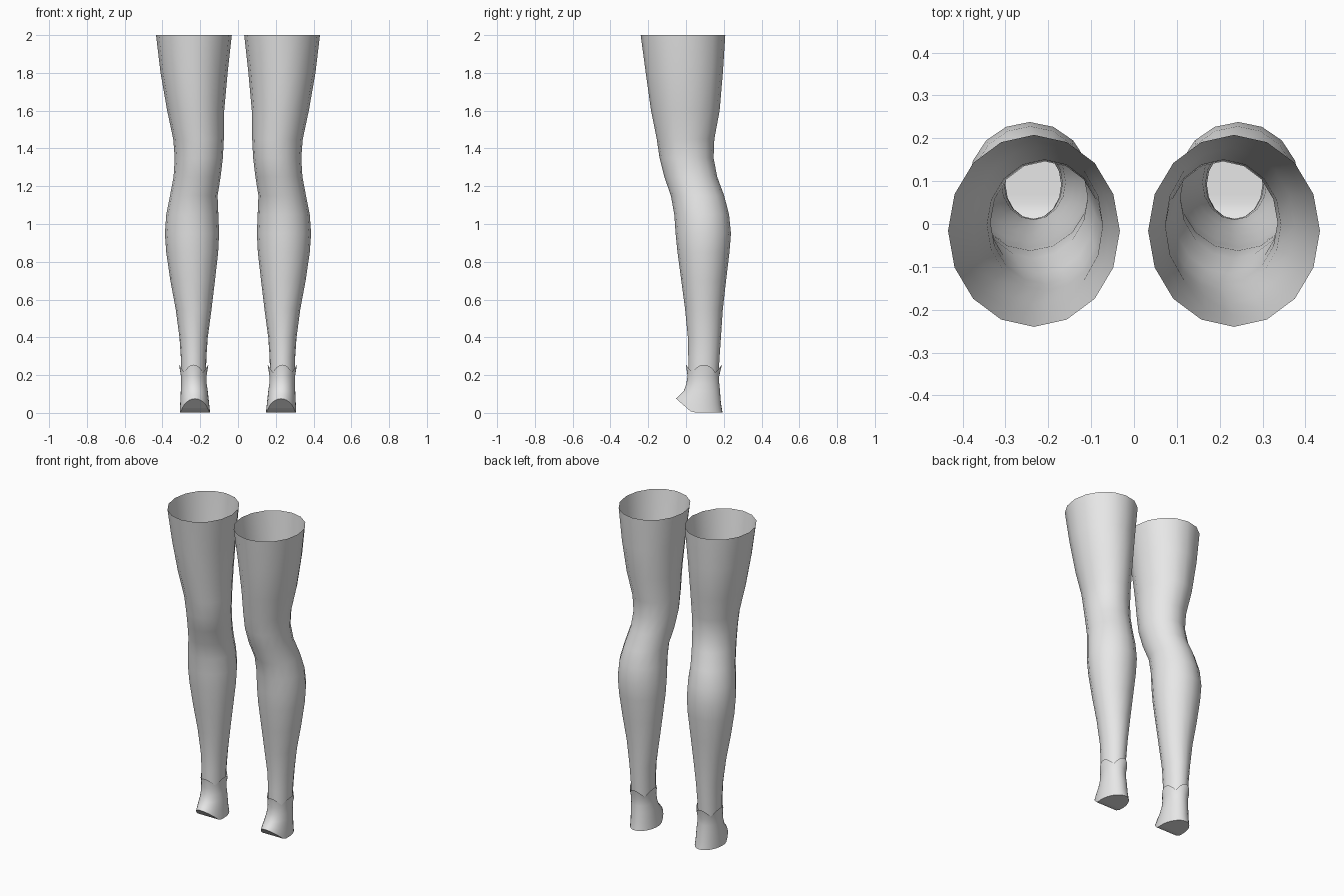
import bpy, bmesh, math

if "Cube" in bpy.data.objects:
    bpy.data.objects.remove(bpy.data.objects["Cube"])

grey = bpy.data.materials.new("light_grey")
grey.diffuse_color = (0.8, 0.8, 0.8, 1)
grey.use_nodes = True
grey.node_tree.nodes["Principled BSDF"].inputs["Base Color"].default_value = grey.diffuse_color


def ring(bm, n, x0, x1, y0, y1, height):
    """Oval loop of vertices inside the given bounds; height is a function of (angle, y)."""
    cx, cy, rx, ry = (x0 + x1) / 2, (y0 + y1) / 2, (x1 - x0) / 2, (y1 - y0) / 2
    verts = []
    for i in range(n):
        a = 2 * math.pi * i / n
        x, y = cx + rx * math.sin(a), cy - ry * math.cos(a)
        verts.append(bm.verts.new((x, y, height(a, y))))
    return verts


def bridge(bm, low, high):
    n = len(low)
    for i in range(n):
        j = (i + 1) % n
        bm.faces.new((low[i], low[j], high[j], high[i]))


def finish(bm, name, angle):
    """Make the object, mirror it to the other leg and shade it smooth."""
    me = bpy.data.meshes.new(name)
    bm.to_mesh(me)
    bm.free()
    me.materials.append(grey)
    ob = bpy.data.objects.new(name, me)
    bpy.context.collection.objects.link(ob)
    ob.modifiers.new("other_side", "MIRROR").use_mirror_merge = False
    bpy.ops.object.select_all(action='DESELECT')
    ob.select_set(True)
    bpy.context.view_layer.objects.active = ob
    bpy.ops.object.shade_smooth_by_angle(angle=math.radians(angle))


# Leg: open tube, rows of z, x min, x max, y min, y max
leg_rows = [
    (0.20, .170, .300, .012, .172),
    (0.30, .167, .303, .012, .178),
    (0.40, .160, .310, .010, .185),
    (0.55, .140, .330, -.005, .195),
    (0.70, .122, .358, -.025, .212),
    (0.85, .105, .380, -.045, .230),
    (0.95, .100, .387, -.055, .238),
    (1.05, .104, .380, -.062, .228),
    (1.15, .108, .360, -.080, .202),
    (1.25, .092, .341, -.115, .165),
    (1.35, .080, .335, -.140, .146),
    (1.45, .075, .343, -.155, .150),
    (1.60, .073, .375, -.185, .178),
    (1.80, .055, .410, -.213, .195),
    (2.00, .033, .434, -.240, .208),
]
bm = bmesh.new()
loops = [ring(bm, 16, *row[1:], lambda a, y, z=row[0]: z) for row in leg_rows]
for low, high in zip(loops, loops[1:]):
    bridge(bm, low, high)
finish(bm, "stocking_leg", 60)


# Foot cover: toe lifts at the front, scalloped cuff at the ankle
def toe_lift(a, y):
    return 0.003 + max(0, 0.03 - y) * 0.88


def scallop(a, y):
    return 0.213 + 0.042 * abs(math.cos(2 * a))


bm = bmesh.new()
N = 32
foot = [
    ring(bm, N, .148, .308, -.052, .193, toe_lift),
    ring(bm, N, .153, .306, -.035, .185, lambda a, y: 0.05 + max(0, 0.06 - y) * 0.46),
    ring(bm, N, .160, .303, -.012, .180, lambda a, y: 0.115),
    ring(bm, N, .166, .301, .002, .176, lambda a, y: 0.155),
    ring(bm, N, .167, .302, .008, .176, lambda a, y: 0.195),
    ring(bm, N, .157, .312, .000, .190, scallop),
]
# pull the cuff dips in toward the ankle so only the petals flare
for i, v in enumerate(foot[-1]):
    k = 1 - 0.10 * (1 - abs(math.cos(4 * math.pi * i / N)))
    v.co.x = .2345 + (v.co.x - .2345) * k
    v.co.y = .095 + (v.co.y - .095) * k
for low, high in zip(foot, foot[1:]):
    bridge(bm, low, high)

# Sole: strips across the bottom loop
b = foot[0]
bm.faces.new((b[0], b[N - 1], b[1]))
for i in range(1, N // 2 - 1):
    bm.faces.new((b[i], b[N - i], b[N - i - 1], b[i + 1]))
bm.faces.new((b[N // 2 - 1], b[N // 2 + 1], b[N // 2]))
finish(bm, "foot_cuff", 50)
